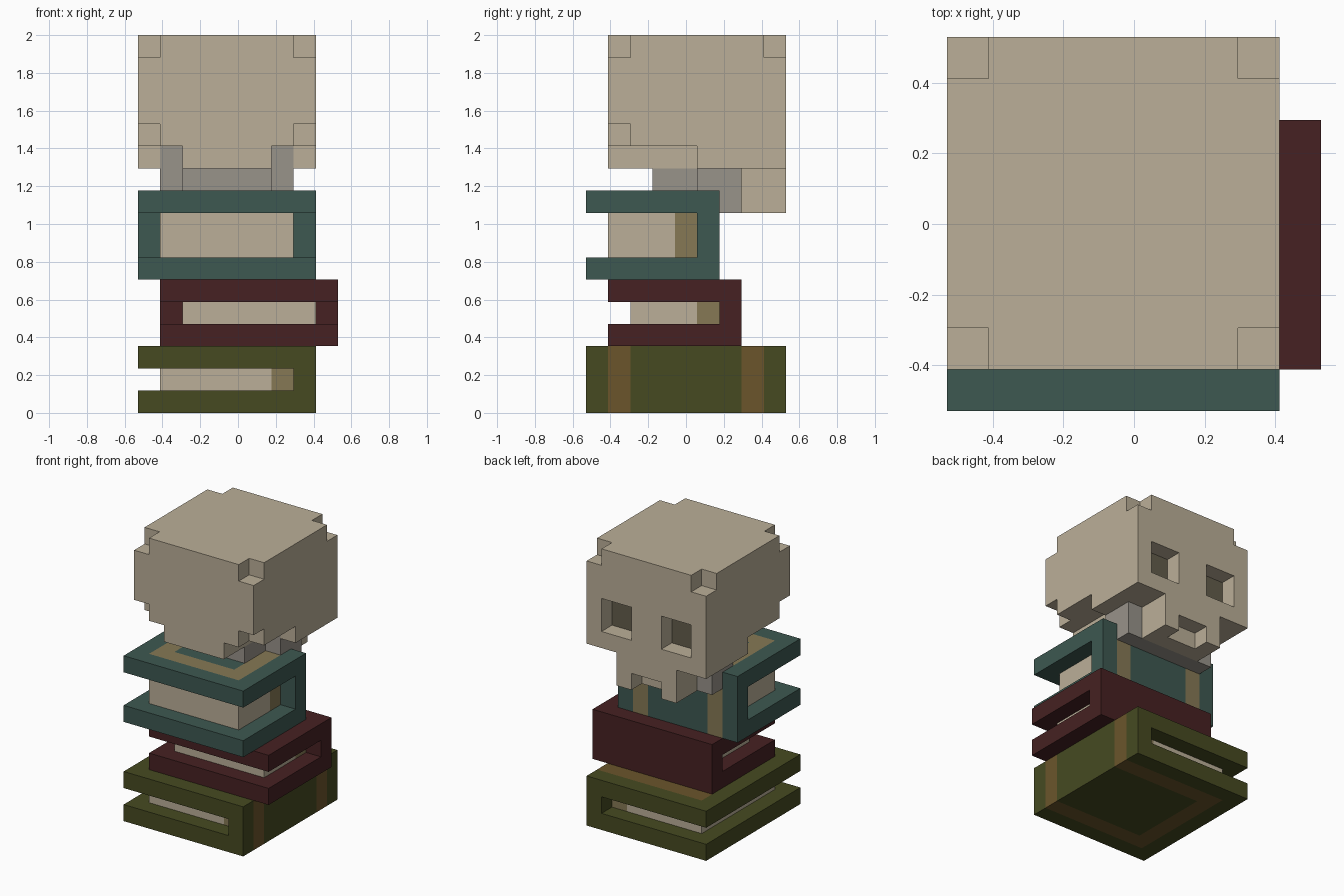
import bpy, bmesh
from mathutils import Vector

cube = bpy.data.objects.get("Cube")
if cube:
    bpy.data.objects.remove(cube, do_unlink=True)

U = 2 / 17                        # one block
ORIGIN = Vector((4.5, 4.5, 0))


def material(name, code):
    lin = []
    for i in (0, 2, 4):
        c = int(code[i:i + 2], 16) / 255
        lin.append(c / 12.92 if c < 0.04 else ((c + 0.055) / 1.055) ** 2.4)
    m = bpy.data.materials.new(name)
    m.use_nodes = True
    m.diffuse_color = (*lin, 1)
    bsdf = next(n for n in m.node_tree.nodes if n.type == 'BSDF_PRINCIPLED')
    bsdf.inputs["Base Color"].default_value = (*lin, 1)
    return m


BONE = material("bone_beige", "bbaf98")
GREY = material("jaw_grey", "98938a")
SOCKET = material("socket_dark", "635c4b")
TAN = material("aged_tan", "867955")
OLIVE = material("olive_cover", "464a21")
BROWN = material("brown_band", "6b552b")
MAROON = material("maroon_cover", "462122")
TEAL = material("teal_cover", "3d5851")


def box(lo, hi):
    """All block cells between two corners."""
    return {(x, y, z) for x in range(lo[0], hi[0])
            for y in range(lo[1], hi[1]) for z in range(lo[2], hi[2])}


def build(name, cells, mats, paint=lambda cell, n: 0):
    """Skin a set of cells; paint picks a material index per face."""
    bm = bmesh.new()
    for cell in sorted(cells):
        for axis in range(3):
            for sign in (-1, 1):
                n = Vector((0, 0, 0))
                n[axis] = sign
                if tuple(int(c + d) for c, d in zip(cell, n)) in cells:
                    continue
                a, b = Vector((0, 0, 0)), Vector((0, 0, 0))
                a[(axis + 1) % 3] = b[(axis + 2) % 3] = 0.5
                mid = Vector(cell) + Vector((0.5, 0.5, 0.5)) + n / 2 - ORIGIN
                ring = [mid - a - b, mid + a - b, mid + a + b, mid - a + b]
                if sign < 0:
                    ring.reverse()
                face = bm.faces.new([bm.verts.new(p * U) for p in ring])
                face.material_index = paint(cell, n)
    bmesh.ops.remove_doubles(bm, verts=bm.verts, dist=0.001)
    bmesh.ops.dissolve_limit(bm, angle_limit=0.01, verts=bm.verts,
                             edges=bm.edges, delimit={'MATERIAL'})
    mesh = bpy.data.meshes.new(name)
    bm.to_mesh(mesh)
    bm.free()
    for m in mats:
        mesh.materials.append(m)
    obj = bpy.data.objects.new(name, mesh)
    bpy.context.collection.objects.link(obj)


def book(name, lo, hi, spine, cover, band=None):
    """Hollow cover with its spine at the high end of one axis, plus pages."""
    other = 1 - spine
    hollow_lo, hollow_hi = list(lo), list(hi)
    hollow_lo[2] += 1
    hollow_hi[2] -= 1
    hollow_hi[spine] -= 1

    def paint_cover(cell, n):
        out = [c + d for c, d in zip(cell, n)]
        outside = any(o < l or o >= h for o, l, h in zip(out, lo, hi))
        first, last = lo[other] + 1, hi[other] - 2
        strap = cell[other] in (first, last) and cell[spine] > lo[spine]
        cross = cell[spine] == lo[spine] + 1 and first <= cell[other] <= last
        return int(bool(band) and outside and (strap or cross))

    build(name + "_cover", box(lo, hi) - box(hollow_lo, hollow_hi),
          [cover, band or cover], paint_cover)

    # pages, darker next to the spine
    page_lo, page_hi = list(hollow_lo), list(hollow_hi)
    page_lo[0] += 1
    page_lo[1] += 1
    page_hi[other] -= 1
    build(name + "_pages", box(page_lo, page_hi), [BONE, TAN],
          lambda cell, n: int(cell[spine] == page_hi[spine] - 1))


# stack of books
book("bottom_book", (0, 0, 0), (8, 9, 3), 0, OLIVE, BROWN)
book("middle_book", (1, 1, 3), (9, 7, 6), 1, MAROON)
book("top_book", (0, 0, 6), (8, 6, 10), 1, TEAL, TAN)

# grey jaw hinge and skull base
hinge = box((1, 5, 10), (7, 7, 12)) | box((1, 6, 9), (7, 7, 10))
build("jaw_hinge", hinge | box((2, 3, 10), (6, 5, 11)), [GREY])

# cranium with cheeks, back of the head and clipped corners
skull = box((0, 1, 12), (8, 9, 17)) | box((0, 5, 11), (8, 9, 12))
skull |= box((2, 1, 11), (6, 5, 12))
skull -= hinge
for x in (0, 7):
    skull -= {(x, 1, 16), (x, 8, 16), (x, 1, 12)}
# eye sockets
for x in (1, 5):
    skull -= box((x, 8, 12), (x + 2, 9, 14))
# upper jaw with a gap between the teeth
skull |= box((2, 7, 9), (6, 9, 11))
skull -= box((3, 8, 9), (5, 9, 10))


def paint_skull(cell, n):
    return int(n.y > 0 and cell[1] == 7 and cell[2] in (12, 13))


build("skull", skull, [BONE, SOCKET], paint_skull)
